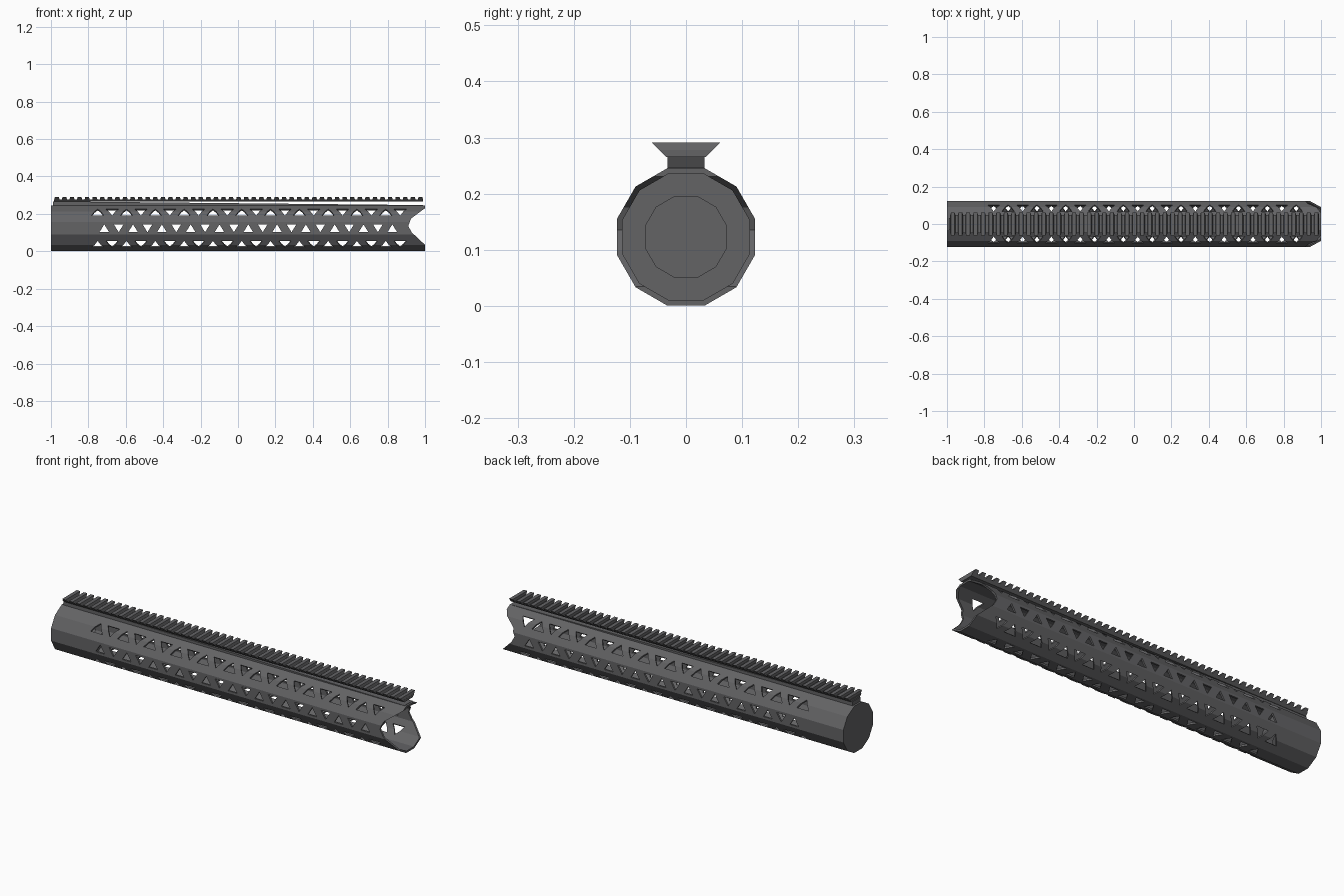
import bpy, bmesh, math
from mathutils import Vector

cube = bpy.data.objects.get("Cube")
if cube:
    bpy.data.objects.remove(cube, do_unlink=True)

metal = bpy.data.materials.new("dark_grey_metal")
metal.use_nodes = True
grey = (0.125, 0.125, 0.13, 1)
metal.diffuse_color = grey
metal.node_tree.nodes["Principled BSDF"].inputs["Base Color"].default_value = grey

SIDES, MID = 12, 0.123


def make(name, bm):
    bmesh.ops.recalc_face_normals(bm, faces=bm.faces)
    mesh = bpy.data.meshes.new(name)
    bm.to_mesh(mesh)
    bm.free()
    mesh.materials.append(metal)
    obj = bpy.data.objects.new(name, mesh)
    bpy.context.collection.objects.link(obj)
    return obj


def bridge(bm, a, b):
    n = len(a)
    for i in range(n):
        bm.faces.new((a[i], a[(i + 1) % n], b[(i + 1) % n], b[i]))


def loft(bm, start, end):
    a, b = ([bm.verts.new(p) for p in ring] for ring in (start, end))
    bridge(bm, a, b)
    bm.faces.new(a)
    bm.faces.new(b)


def ring(x, radius):
    angles = [math.tau * (i + 0.5) / SIDES for i in range(SIDES)]
    return [Vector((x, radius * math.cos(t), MID + radius * math.sin(t))) for t in angles]


def cut(target, cutter):
    cutter.hide_render = True
    mod = target.modifiers.new("cut", "BOOLEAN")
    mod.operation = "DIFFERENCE"
    mod.solver = "EXACT"
    mod.object = cutter
    bpy.context.view_layer.objects.active = target
    bpy.ops.object.modifier_apply(modifier=mod.name)
    bpy.data.objects.remove(cutter, do_unlink=True)


# Hollow twelve-sided tube, closed at the rear end
bm = bmesh.new()
loops = [[bm.verts.new(p) for p in ring(x, r)]
         for x, r in ((-1, 0.127), (1, 0.127), (1, 0.117), (-0.98, 0.117))]
for a, b in zip(loops, loops[1:]):
    bridge(bm, a, b)
bm.faces.new(loops[0])
bm.faces.new(loops[-1])
tube = make("handguard_tube", bm)

# Rows of alternating triangular vents
bm = bmesh.new()
for degrees in (45, 0, -45, -90, -135, 180, 135):
    t = math.radians(degrees)
    out = Vector((0, math.cos(t), math.sin(t)))
    side = Vector((0, -math.sin(t), math.cos(t)))
    if degrees in (180, 135, -135):
        side = -side
    half_w, half_h = (0.034, 0.025) if degrees % 90 else (0.026, 0.021)
    for i in range(22):
        x = -0.75 + i * 0.077 + (0 if degrees % 90 else 0.035)
        if x > 0.88:
            continue
        flip = -1 if i % 2 else 1
        tri = [(-half_w, -half_h), (half_w, -half_h), (0, half_h)]
        rings = [[Vector((x + u, 0, MID)) + side * v * flip + out * r for u, v in tri]
                 for r in (0.09, 0.15)]
        loft(bm, *rings)
cut(tube, make("vent_cutter", bm))

# Swept notch through both sides of the muzzle end
bm = bmesh.new()
notch = [(1.01, 0.238), (0.925, 0.175), (0.91, 0.135), (0.93, 0.1), (1.01, 0.025)]
loft(bm, *[[Vector((x, y, z)) for x, z in notch] for y in (-0.2, 0.2)])
cut(tube, make("notch_cutter", bm))

# Inner collar near the rear
bm = bmesh.new()
loops = [[bm.verts.new(p) for p in ring(x, r)]
         for x, r in ((-0.88, 0.118), (-0.84, 0.118), (-0.84, 0.075), (-0.88, 0.075))]
for i in range(4):
    bridge(bm, loops[i], loops[(i + 1) % 4])
make("inner_collar", bm)

# Tapering neck between tube and rail
bm = bmesh.new()
loft(bm, *[[Vector((x, y, z)) for y, z in
            ((-0.033, 0.24), (0.033, 0.24), (0.033, top), (-0.033, top))]
           for x, top in ((-0.99, 0.267), (0.99, 0.247))])
make("rail_neck", bm)


def flare(x, low, high, grow=0):
    # Cross-section of the dovetail between two heights
    wide = lambda z: 0.035 + (z - 0.265)
    return [Vector((x, s * (wide(z) - grow), z))
            for s, z in ((-1, low), (1, low), (1, high), (-1, high))]


# Top rail: dovetail base with a row of cross teeth
bm = bmesh.new()
loft(bm, flare(-0.985, 0.265, 0.278), flare(0.99, 0.265, 0.278))
make("rail_base", bm)

bm = bmesh.new()
PITCH, COUNT = 0.0405, 49
for i in range(COUNT):
    x = -0.982 + i * PITCH
    low = flare(x, 0.276, 0.276) [:2] + flare(x + 0.028, 0.276, 0.276)[1::-1]
    high = flare(x + 0.003, 0.291, 0.291)[:2] + flare(x + 0.023, 0.291, 0.291)[1::-1]
    loft(bm, low, high)
make("rail_teeth", bm)
